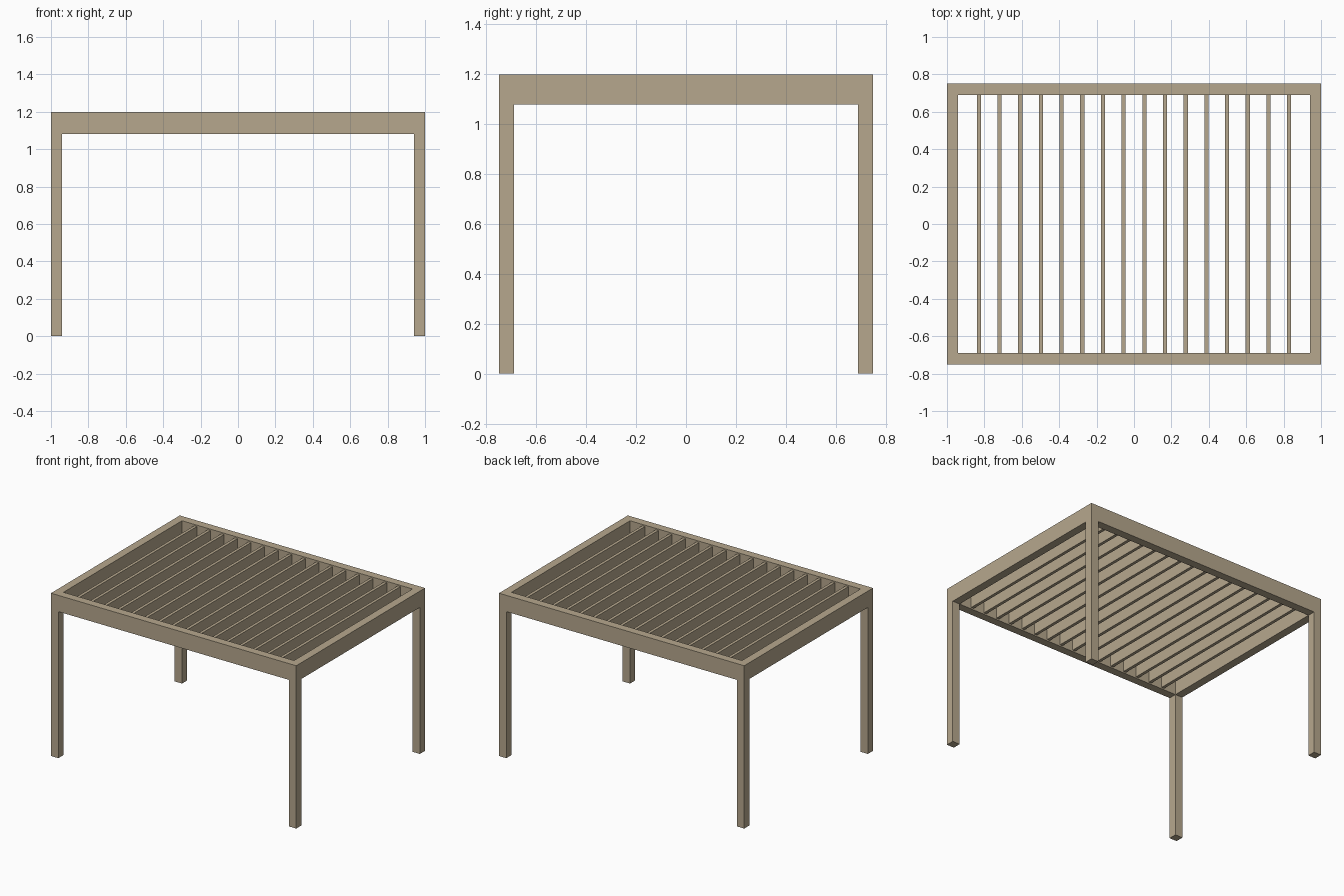
import bpy

if "Cube" in bpy.data.objects:
    bpy.data.objects.remove(bpy.data.objects["Cube"])

L, W, H = 2.0, 1.5, 1.2      # overall size
T, BEAM = 0.06, 0.12         # post / beam thickness, beam depth
SLATS, SLAT_T = 16, 0.022

wood = bpy.data.materials.new("tan_finish")
wood.diffuse_color = (0.47, 0.39, 0.27, 1)
wood.use_nodes = True
wood.node_tree.nodes["Principled BSDF"].inputs["Base Color"].default_value = wood.diffuse_color


def box(name, centre, size):
    bpy.ops.mesh.primitive_cube_add(size=1, location=centre)
    ob = bpy.context.object
    ob.name = name
    ob.scale = size
    bpy.ops.object.transform_apply(location=False, rotation=False, scale=True)
    ob.data.materials.append(wood)
    return ob


px, py = (L - T) / 2, (W - T) / 2
beam_z = H - BEAM / 2
post_h = H - BEAM

# Corner posts
for sx, side in ((-1, "left"), (1, "right")):
    for sy, end in ((-1, "front"), (1, "back")):
        box(f"{end}_{side}_post", (sx * px, sy * py, post_h / 2), (T, T, post_h))

# Roof frame beams
for s, end, side in ((-1, "front", "left"), (1, "back", "right")):
    box(f"{end}_beam", (0, s * py, beam_z), (L, T, BEAM))
    box(f"{side}_beam", (s * px, 0, beam_z), (T, W - 2 * T, BEAM))

# Evenly spaced upright roof slats
inner = L - 2 * T
for i in range(SLATS):
    x = -inner / 2 + inner * (i + 1) / (SLATS + 1)
    box(f"roof_slat_{i + 1}", (x, 0, beam_z), (SLAT_T, W - 2 * T, 0.10))
